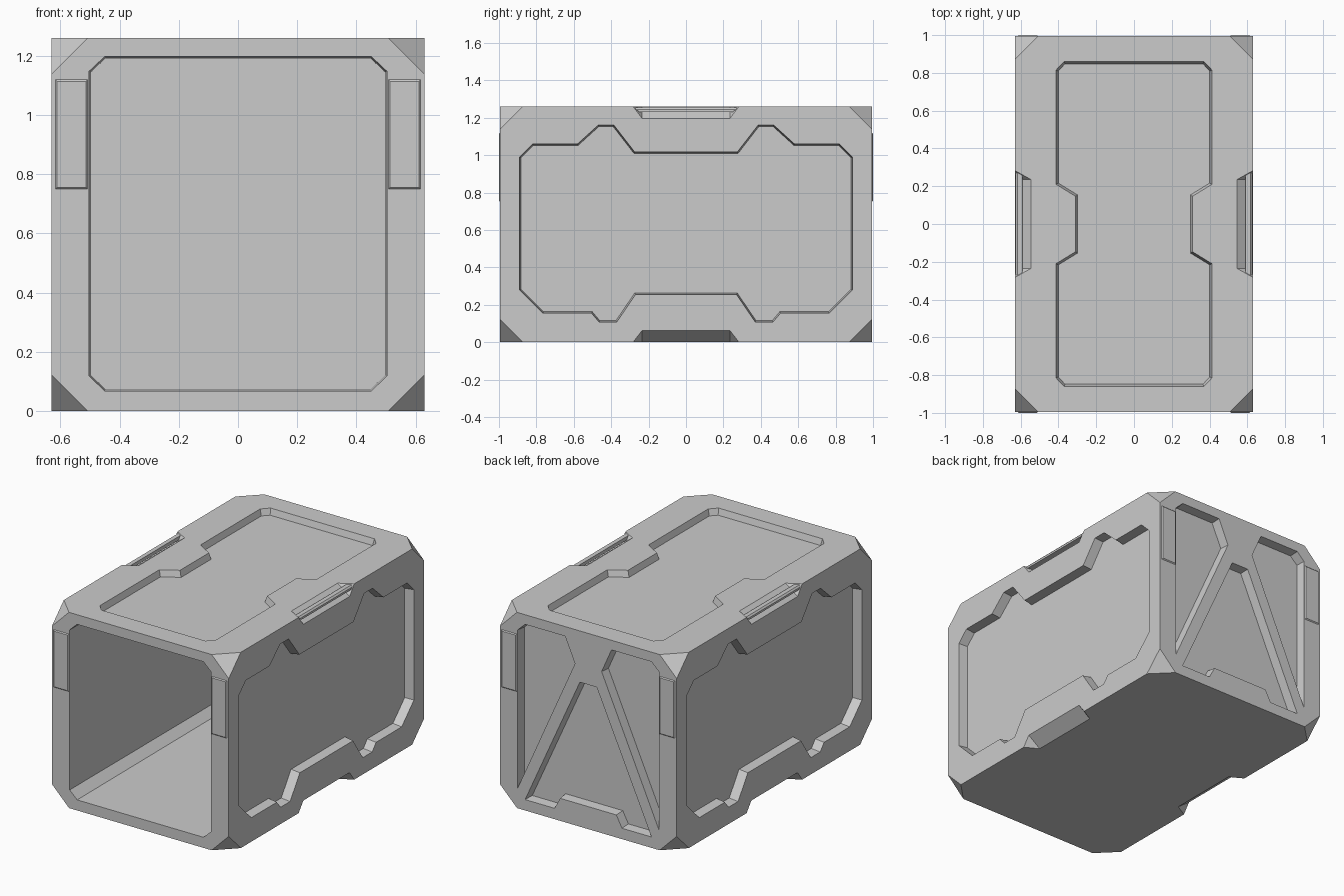
import bpy, bmesh
from mathutils import Vector

old = bpy.data.objects.get("Cube")
if old:
    bpy.data.objects.remove(old, do_unlink=True)

W, L, H = 0.63, 0.994, 1.26      # half width, half length, height
CUT = 0.122                      # corner chamfer

grey = bpy.data.materials.new("plain_grey")
grey.use_nodes = True
COLOUR = (0.6, 0.6, 0.6, 1)
grey.diffuse_color = COLOUR
grey.node_tree.nodes["Principled BSDF"].inputs["Base Color"].default_value = COLOUR


def finish(name, bm):
    bmesh.ops.recalc_face_normals(bm, faces=bm.faces)
    mesh = bpy.data.meshes.new(name)
    bm.to_mesh(mesh)
    bm.free()
    mesh.materials.append(grey)
    ob = bpy.data.objects.new(name, mesh)
    bpy.context.collection.objects.link(ob)
    return ob


def hull(name, points):
    bm = bmesh.new()
    for p in points:
        bm.verts.new(p)
    bmesh.ops.convex_hull(bm, input=bm.verts)
    bmesh.ops.dissolve_limit(bm, angle_limit=0.001, verts=bm.verts, edges=bm.edges)
    return finish(name, bm)


def inset(outline, d):
    """Move every side of an outline inward by d."""
    pts = [Vector(p) for p in outline]
    n = len(pts)
    area = sum(pts[i - 1].x * pts[i].y - pts[i].x * pts[i - 1].y for i in range(n))
    turn = 1 if area > 0 else -1
    result = []
    for i, p in enumerate(pts):
        a = (p - pts[i - 1]).normalized()
        b = (pts[(i + 1) % n] - p).normalized()
        na, nb = Vector((-a.y, a.x)) * turn, Vector((-b.y, b.x)) * turn
        result.append(p + (na + nb) * d / (1 + na.dot(nb)))
    return result


def tapered(name, outline, place, start, end, slope):
    """Prism through the depths start to end, narrowing by slope."""
    bm = bmesh.new()
    rings = [[bm.verts.new(place(p.x, p.y, h)) for p in inset(outline, slope * abs(h) * (1 if h * (end or start) > 0 else -1))]
             for h in (start, end)]
    for ring in rings:
        bm.faces.new(ring)
    n = len(outline)
    for i in range(n):
        j = (i + 1) % n
        bm.faces.new((rings[0][i], rings[0][j], rings[1][j], rings[1][i]))
    return finish(name, bm)


def mirrored(half):
    """Complete an outline by reflecting it across u = 0."""
    return half + [(-u, v) for u, v in reversed(half)]


# Positions on each face; depth h runs into the body
def front(u, v, h): return (u, -L + h, v)
def back(u, v, h): return (u, L - h, v)
def top(u, v, h): return (u, v, H - h)
def left(u, v, h): return (W - h, u, v)
def right(u, v, h): return (-W + h, u, v)


# Body: box with all eight corners cut off
corners = []
for sx in (-1, 1):
    for sy in (-1, 1):
        for top_end in (0, 1):
            x, y, z = sx * W, sy * L, H * top_end
            corners += [(x - sx * CUT, y, z), (x, y - sy * CUT, z),
                        (x, y, z + (CUT if not top_end else -CUT))]
body = hull("container_body", corners)

cutters = []


def recess(name, outline, place, depth, draft):
    cutters.append(tapered(name, outline, place, -0.02, depth, draft / depth))


# Open interior
recess("interior", mirrored([(0.45, 0.068), (0.503, 0.118), (0.503, 1.148), (0.45, 1.198)]),
       front, 1.89, 0.006)

# Side panels
side = mirrored([(0.27, 0.255), (0.37, 0.108), (0.465, 0.108), (0.505, 0.155), (0.765, 0.155),
                 (0.89, 0.28), (0.89, 0.99), (0.82, 1.06), (0.58, 1.06),
                 (0.47, 1.16), (0.385, 1.16), (0.275, 1.018)])
recess("left_panel", side, left, 0.06, 0.008)
recess("right_panel", side, right, 0.06, 0.008)

# Top panel
recess("top_panel", mirrored([(0.37, -0.86), (0.413, -0.815), (0.413, -0.21), (0.31, -0.147),
                              (0.31, 0.147), (0.413, 0.21), (0.413, 0.815), (0.37, 0.86)]),
       top, 0.04, 0.012)

# Back panel: three recesses that leave a raised A-frame
wing = [(0.165, 1.198), (0.095, 1.04), (0.503, 0.13), (0.503, 1.148), (0.45, 1.198)]
recess("back_wing_left", wing, back, 0.06, 0.006)
recess("back_wing_right", [(-u, v) for u, v in wing], back, 0.06, 0.006)
recess("back_centre", mirrored([(0.2, 0.145), (0.24, 0.07), (0.45, 0.07), (0.06, 0.93)]),
       back, 0.06, 0.006)

# Handle notches along the long edges, with a grip bar in the upper ones
for sx, label in ((1, "left"), (-1, "right")):
    for base, up, level in ((0, 1, "lower"), (H, -1, "upper")):
        pts = []
        for sy in (-1, 1):
            pts += [(sx * 0.545, sy * 0.235, base), (sx * W, sy * 0.235, base + up * 0.063),
                    (sx * W, sy * 0.283, base), (sx * 0.7, sy * 0.283, base - up * 0.08)]
        cutters.append(hull(f"{label}_{level}_notch", pts))
    hull(f"{label}_grip_bar", [(sx * x, sy * y, z) for sy in (-1, 1) for x, y, z in
                               ((0.59, 0.262, 1.255), (0.618, 0.272, 1.255),
                                (0.627, 0.268, 1.245), (0.627, 0.25, 1.232), (0.59, 0.25, 1.232))])

# Cut the body, then drop the cutters
for c in cutters:
    c.hide_render = True
    mod = body.modifiers.new(c.name, "BOOLEAN")
    mod.operation = "DIFFERENCE"
    mod.solver = "EXACT"
    mod.object = c
bpy.context.view_layer.update()
cut_mesh = bpy.data.meshes.new_from_object(body.evaluated_get(bpy.context.evaluated_depsgraph_get()))
body.modifiers.clear()
body.data = cut_mesh
for c in cutters:
    bpy.data.objects.remove(c, do_unlink=True)

# Thin corner plates on the front and back posts
for place, end in ((front, "front"), (back, "back")):
    for s, label in ((1, "left"), (-1, "right")):
        plate = [(s * 0.508, 0.75), (s * 0.617, 0.75), (s * 0.617, 1.12), (s * 0.508, 1.12)]
        tapered(f"{end}_{label}_plate", plate, place, 0, -0.006, 1.0)
